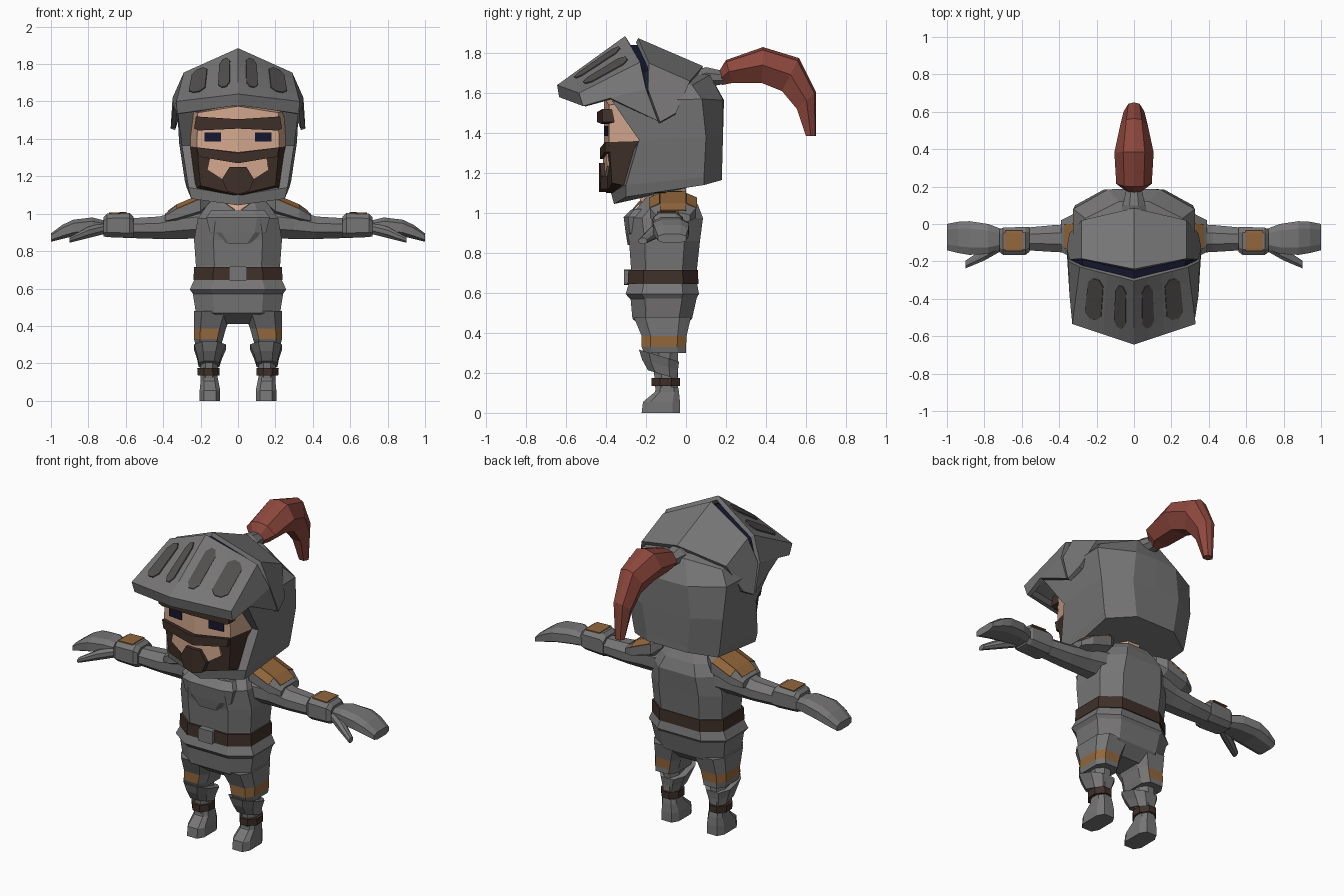
import bpy, bmesh, math
from mathutils import Vector


def colour(name, r, g, b):
    m = bpy.data.materials.new(name)
    m.diffuse_color = (r, g, b, 1)
    return m


STEEL = colour("steel grey", .185, .18, .183)
SLOT = colour("dark grey", .085, .08, .078)
BROWN = colour("dark brown", .05, .029, .022)
BRASS = colour("brass", .29, .135, .045)
SKIN = colour("skin", .66, .39, .27)
RED = colour("plume red", .27, .065, .047)
NAVY = colour("navy", .008, .008, .03)


def build(name, verts, faces, mats, mirror=True, rule=None, shell=0.0):
    """Mesh from one side, optionally mirrored in x, optionally given thickness."""
    bm = bmesh.new()
    for s in ((1, -1) if mirror else (1,)):
        vs = [bm.verts.new((v[0] * s, v[1], v[2])) for v in verts]
        for f in faces:
            bm.faces.new([vs[i] for i in (f if s > 0 else f[::-1])])
    bmesh.ops.remove_doubles(bm, verts=bm.verts, dist=1e-4)
    if not shell:
        bmesh.ops.recalc_face_normals(bm, faces=bm.faces)
    if rule:
        for f in bm.faces:
            f.material_index = rule(f.calc_center_median())
    me = bpy.data.meshes.new(name)
    bm.to_mesh(me)
    bm.free()
    for m in (mats if isinstance(mats, list) else [mats]):
        me.materials.append(m)
    ob = bpy.data.objects.new(name, me)
    bpy.context.collection.objects.link(ob)
    if shell:
        mod = ob.modifiers.new("thickness", "SOLIDIFY")
        mod.thickness = shell
        mod.offset = -1
    return ob


def half_rings(name, rings, mats, rule=None):
    """Loft of half rings, mirrored to a closed solid."""
    n = len(rings[0])
    verts = [p for r in rings for p in r]
    faces = [(i * n + j, i * n + j + 1, (i + 1) * n + j + 1, (i + 1) * n + j)
             for i in range(len(rings) - 1) for j in range(n - 1)]
    faces += [tuple(range(n))[::-1], tuple(range(len(verts) - n, len(verts)))]
    return build(name, verts, faces, mats, True, rule)


def loft(name, axis, secs, mats, mirror=False, c=.3, tilt=0, rule=None):
    """Chamfered box sections (pos, a0, a1, b0, b1) lofted along an axis."""
    verts = []
    for p, a0, a1, b0, b1 in secs:
        da, db = (a1 - a0) * c, (b1 - b0) * c
        for a, b in ((a0 + da, b0), (a1 - da, b0), (a1, b0 + db), (a1, b1 - db),
                     (a1 - da, b1), (a0 + da, b1), (a0, b1 - db), (a0, b0 + db)):
            v = {"x": (p, a, b), "y": (a, p, b), "z": (a, b, p)}[axis]
            verts.append((v[0], v[1], v[2] + tilt * (v[1] + .13)))
    faces = [(i * 8 + j, i * 8 + (j + 1) % 8, i * 8 + 8 + (j + 1) % 8, i * 8 + 8 + j)
             for i in range(len(secs) - 1) for j in range(8)]
    faces += [tuple(range(8))[::-1], tuple(range(len(verts) - 8, len(verts)))]
    return build(name, verts, faces, mats, mirror, rule)


def face_plate(name, pts, y, depth, mat):
    """Half outline in x and z, bent back along the face and mirrored."""
    n = len(pts)
    verts = [(x, y + d + .114 * x, z) for d in (0, depth) for x, z in pts]
    faces = [tuple(range(n)), tuple(range(n, 2 * n))[::-1]]
    for i in range(n):
        j = (i + 1) % n
        if pts[i][0] or pts[j][0]:
            faces.append((i, i + n, j + n, j))
    return build(name, verts, faces, mat)


# Helmet shell
half_rings("helmet", [
    [(0, -.36, 1.045), (.25, -.30, 1.08), (.275, .09, 1.14), (.13, .18, 1.165), (0, .18, 1.165)],
    [(0, -.375, 1.10), (.265, -.30, 1.14), (.285, .09, 1.18), (.135, .18, 1.20), (0, .18, 1.20)],
    [(0, -.22, 1.36), (.30, -.235, 1.365), (.315, .1, 1.38), (.16, .185, 1.38), (0, .185, 1.38)],
    [(0, -.33, 1.56), (.325, -.37, 1.56), (.325, .08, 1.57), (.14, .185, 1.565), (0, .19, 1.565)],
    [(0, -.28, 1.72), (.26, -.24, 1.68), (.26, .03, 1.64), (.08, .12, 1.69), (0, .12, 1.69)],
    [(0, -.24, 1.80), (.1, -.2, 1.77), (.1, 0, 1.70), (.04, .06, 1.70), (0, .06, 1.70)]], STEEL)

# Visor: gridded brow surface, front lip and cheeks
R0, R1 = Vector((0, -.305, 1.885)), Vector((0, -.645, 1.64))
S0, S1 = Vector((.29, -.23, 1.755)), Vector((.33, -.535, 1.60))


def brow(u, v):
    return R0.lerp(R1, v).lerp(S0.lerp(S1, v), u)


N = 4
verts = [brow(i / N, j / N) for i in range(N + 1) for j in range(N + 1)]
faces = [(i * 5 + j, i * 5 + j + 1, i * 5 + j + 6, i * 5 + j + 5) for i in range(N) for j in range(N)]
k = len(verts)
verts += [(0, -.635, 1.58), (.325, -.515, 1.535), (.345, -.38, 1.575), (.36, -.14, 1.46), (.35, -.2, 1.62)]
faces += [tuple(i * 5 + 4 for i in range(5))[::-1] + (k, k + 1),
          (20, 21, 22, 23, 24, k + 1, k + 2, k + 4), (k + 4, k + 2, k + 3)]
build("visor", verts, faces, STEEL, shell=.025)

# Rounded slots on the visor
nrm = Vector((.3, -.5, .8)).normalized() * .006
for tag, u0, u1 in (("inner", .14, .33), ("outer", .55, .82)):
    du = (u1 - u0) * .3
    left = [(u0 + du, .13), (u0, .22), (u0, .72), (u0 + du, .8)]
    right = [(u0 + u1 - u, v) for u, v in left]
    pts = [brow(u, v) + nrm for a, b in zip(left, right) for u, v in (a, b)]
    build("visor_slots_" + tag, pts, [(0, 2, 3, 1), (2, 4, 5, 3), (4, 6, 7, 5)], SLOT, shell=.007)

# Crown plate behind the eye gap
build("crown_plate", [(0, -.24, 1.875), (0, .085, 1.735), (.28, -.185, 1.75), (.28, .02, 1.66),
                      (.345, -.19, 1.62), (.345, -.05, 1.50), (.36, -.13, 1.455)],
      [(0, 2, 3, 1), (2, 4, 6, 5, 3)], STEEL, shell=.025)
# Dark gap between visor and crown plate
build("eye_gap", [(0, -.31, 1.84), (0, -.23, 1.84), (.275, -.25, 1.71), (.275, -.175, 1.71),
                  (.335, -.22, 1.60), (.335, -.17, 1.60)], [(0, 2, 3, 1), (2, 4, 5, 3)], NAVY, shell=.02)

# Plume and holder
loft("plume_holder", "y", [(.0, -.09, .09, 1.60, 1.70), (.10, -.06, .06, 1.63, 1.73),
                           (.19, -.04, .04, 1.645, 1.71)], STEEL)
plume = [(.16, 1.70, .18, 1.64, .035), (.2, 1.765, .23, 1.65, .095), (.385, 1.83, .38, 1.65, .105),
         (.565, 1.775, .48, 1.61, .075), (.65, 1.605, .555, 1.52, .055), (.65, 1.385, .60, 1.385, .03)]
rings = []
for ya, za, yb, zb, w in plume:
    a, b = Vector((0, ya, za)), Vector((0, yb, zb))
    side = Vector((w, 0, 0))
    rings.append([a, a.lerp(b, .08) + side * .55, a.lerp(b, .5) + side, b + side * .5, b])
half_rings("plume", rings, RED)

# Head with beard on the lower half
half_rings("head", [
    [(0, -.40, 1.10), (.2, -.37, 1.15), (.23, -.28, 1.13), (.23, -.1, 1.10)],
    [(0, -.41, 1.33), (.22, -.385, 1.355), (.255, -.235, 1.36), (.25, -.1, 1.36)],
    [(0, -.41, 1.575), (.215, -.385, 1.54), (.255, -.32, 1.55), (.25, -.1, 1.57)]],
    [SKIN, BROWN], lambda p: int(p.z < 1.33))
face_plate("cheeks", [(0, 1.275), (.15, 1.305), (.165, 1.235), (.08, 1.18), (0, 1.18)], -.414, .02, SKIN)
face_plate("moustache", [(0, 1.27), (0, 1.325), (.22, 1.355), (.21, 1.305), (.15, 1.295)], -.43, .05, BROWN)
face_plate("goatee", [(0, 1.25), (.045, 1.25), (.085, 1.185), (.06, 1.12), (0, 1.105)], -.435, .06, BROWN)
face_plate("eyebrows", [(0, 1.455), (0, 1.505), (.225, 1.52), (.235, 1.455), (.21, 1.445)], -.445, .07, BROWN)
face_plate("eyes", [(.09, 1.385), (.09, 1.435), (.18, 1.435), (.18, 1.385)], -.417, .02, NAVY)

# Neck and collar
loft("neck", "z", [(1.0, -.1, .1, -.24, 0), (1.13, -.1, .1, -.22, 0)], SKIN)
build("collar_opening", [(0, -.275, 1.01), (.07, -.225, 1.06), (0, -.235, 1.06)], [(0, 1, 2)], SKIN, shell=.006)

# Torso, belt and hips
loft("torso", "z", [(.64, -.235, .235, -.285, .055), (.72, -.225, .225, -.275, .055),
                    (.86, -.235, .235, -.285, .07), (.975, -.215, .215, -.305, .085),
                    (1.04, -.17, .17, -.23, .06), (1.09, -.12, .12, -.19, .03)], STEEL, c=.22)
loft("chest_plate", "z", [(.84, -.08, .08, -.292, -.2), (.90, -.15, .15, -.302, -.2),
                          (.98, -.17, .17, -.312, -.2), (1.02, -.14, .14, -.27, -.2)], STEEL, c=.2)
loft("belt", "z", [(.645, -.238, .238, -.292, .062), (.715, -.235, .235, -.288, .06)], BROWN, c=.22)
loft("belt_buckle", "y", [(-.31, -.047, .047, .64, .717), (-.27, -.047, .047, .64, .717)], STEEL, c=.06)
loft("tunic_hem", "z", [(.57, -.24, .24, -.28, .05), (.595, -.258, .258, -.302, .065),
                        (.65, -.232, .232, -.285, .055)], STEEL, c=.22)
loft("hips", "z", [(.41, -.12, .12, -.19, -.03), (.47, -.225, .225, -.268, .03),
                   (.58, -.243, .243, -.278, .055)], STEEL, c=.22)

# Legs
loft("thighs", "z", [(.30, .09, .228, -.21, 0), (.33, .08, .235, -.222, 0), (.385, .065, .235, -.222, .003),
                     (.48, .03, .235, -.262, .025)], [STEEL, BRASS], True, .2,
     rule=lambda p: int(.325 < p.z < .385 and abs(p.x) > .11))
loft("calves", "z", [(.08, .11, .20, -.15, -.04), (.2, .11, .20, -.16, -.04),
                     (.32, .10, .21, -.18, -.04)], STEEL, True)
loft("knee_guards", "z", [(.195, .10, .21, -.19, -.045), (.24, .085, .22, -.22, -.04),
                          (.285, .065, .235, -.235, -.035)], STEEL, True, .25, -.3)
loft("shin_straps", "z", [(.135, .10, .215, -.172, -.03), (.175, .10, .218, -.172, -.03)], BROWN, True)
loft("boots", "z", [(0, .095, .205, -.222, -.03), (.055, .095, .205, -.215, -.03),
                    (.105, .105, .20, -.155, -.035), (.13, .11, .20, -.15, -.04)], STEEL, True, .2)

# Arms
loft("arms", "x", [(.16, -.18, .02, .87, 1.04), (.30, -.155, 0, .865, 1.02),
                   (.42, -.15, -.005, .865, .985), (.58, -.14, -.02, .87, .975)], STEEL, True)
loft("shoulder_guards", "x", [(.15, -.14, .01, 1.04, 1.11), (.20, -.18, .05, .99, 1.10),
                              (.33, -.18, .05, .955, 1.045), (.39, -.15, .02, .95, 1.0)], STEEL, True, .22)
prof = [(.19, 1.108), (.21, 1.10), (.33, 1.049), (.375, 1.016)]
build("shoulder_inlays", [(x, y, z) for x, z in prof for y in (-.13, 0)],
      [(0, 2, 3, 1), (2, 4, 5, 3), (4, 6, 7, 5)], BRASS, shell=.008)
for tag, b0, b1, a0, a1 in (("front", -.184, -.133, .998, 1.03), ("back", .054, .003, .998, 1.03)):
    build("shoulder_inlays_" + tag, [(.21, b0, 1.078), (.33, b0, 1.027), (.33, b1, 1.049), (.21, b1, 1.10)],
          [(0, 1, 2, 3) if tag == "front" else (3, 2, 1, 0)], BRASS, shell=.006)
loft("forearm_guards", "x", [(.56, -.15, -.015, .875, .985), (.58, -.165, -.015, .87, 1.005),
                             (.70, -.165, -.02, .875, 1.0), (.72, -.15, -.03, .88, .98)], STEEL, True, .2)
loft("forearm_inlays", "x", [(.595, -.145, -.035, 1.0, 1.009), (.69, -.145, -.035, .997, 1.006)],
     BRASS, True, .15)
loft("hands", "x", [(.70, -.13, -.03, .89, .96), (.78, -.16, 0, .89, .98), (.88, -.165, .015, .88, .968),
                    (.94, -.155, .012, .865, .94), (1.0, -.14, 0, .85, .895)], STEEL, True, .22)
loft("thumbs", "x", [(.72, -.15, -.09, .89, .95), (.80, -.195, -.13, .87, .93),
                     (.90, -.237, -.195, .845, .875)], STEEL, True)
